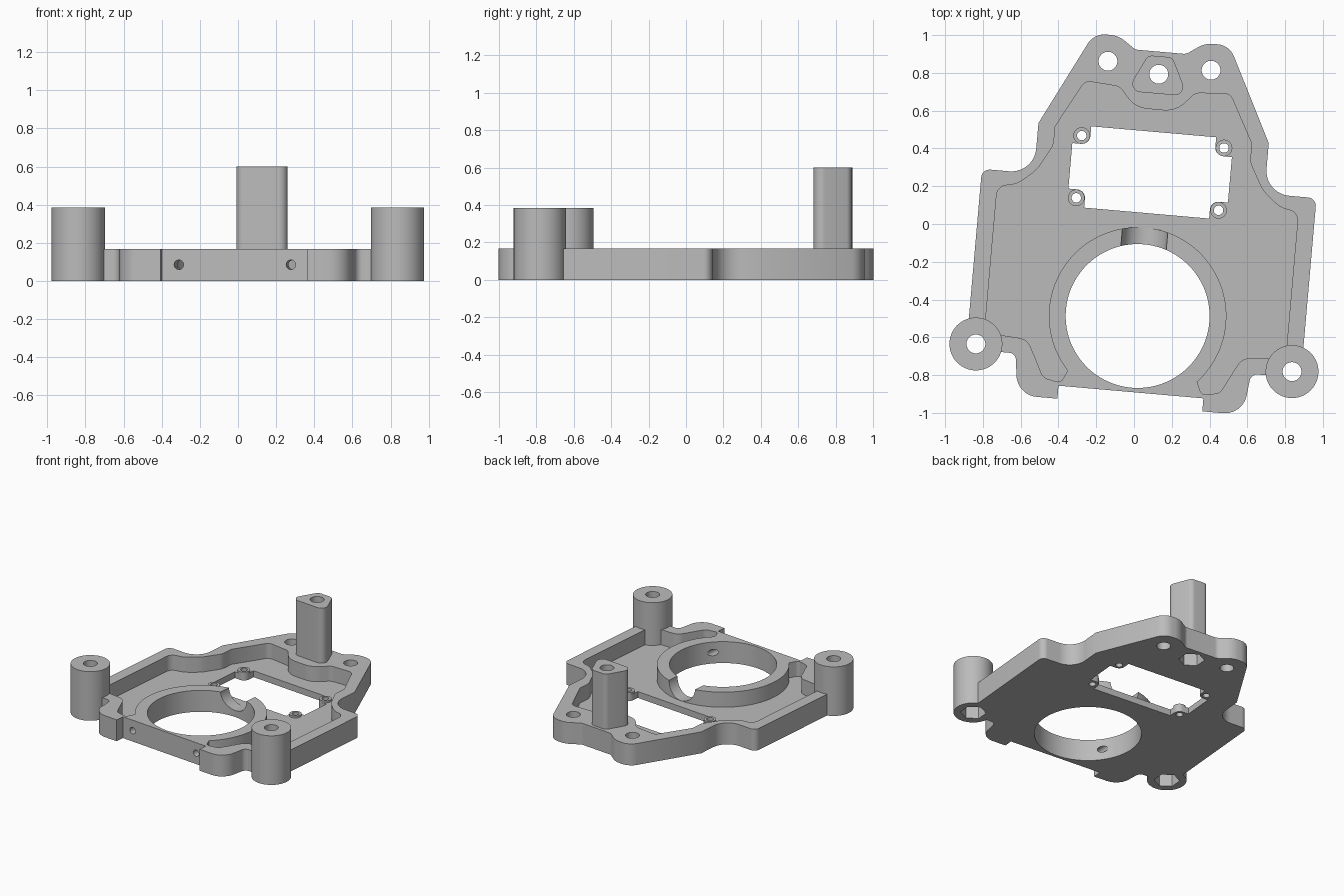
import bpy, bmesh
from math import radians, tan, pi
from mathutils import Vector, Matrix

cube = bpy.data.objects.get("Cube")
if cube:
    bpy.data.objects.remove(cube)

grey = bpy.data.materials.new("plain_grey")
grey.use_nodes = True
grey.diffuse_color = (0.5, 0.5, 0.5, 1)
grey.node_tree.nodes["Principled BSDF"].inputs["Base Color"].default_value = (0.5, 0.5, 0.5, 1)

TOP, FLOOR = 0.168, 0.05
RING = (0, -0.492)


def rounded(corners, steps=10):
    """Outline with each (x, y, radius) corner turned into an arc."""
    out = []
    for i, c in enumerate(corners):
        p = Vector(c[:2])
        r = c[2] if len(c) > 2 else 0
        a = Vector(corners[i - 1][:2]) - p
        b = Vector(corners[(i + 1) % len(corners)][:2]) - p
        ang = a.angle(b)
        if r == 0 or ang > 3.1:
            out.append(p)
            continue
        t = min(r / tan(ang / 2), 0.49 * a.length, 0.49 * b.length)
        r = t * tan(ang / 2)
        mid = a.normalized() + b.normalized()
        centre = p + mid.normalized() * (r * r + t * t) ** 0.5
        start = p + a.normalized() * t - centre
        end = p + b.normalized() * t - centre
        sweep = start.angle_signed(end)
        for k in range(steps + 1):
            out.append(centre + Matrix.Rotation(-sweep * k / steps, 2) @ start)
    return out


def mirrored(half):
    """Close a right-hand half outline with its left-hand copy."""
    return rounded(half + [(-c[0], *c[1:]) for c in reversed(half)])


def to_object(bm, name):
    bmesh.ops.recalc_face_normals(bm, faces=bm.faces)
    mesh = bpy.data.meshes.new(name)
    bm.to_mesh(mesh)
    bm.free()
    mesh.materials.append(grey)
    obj = bpy.data.objects.new(name, mesh)
    bpy.context.collection.objects.link(obj)
    return obj


def prism(name, outline, z0, z1):
    bm = bmesh.new()
    face = bm.faces.new([bm.verts.new((p.x, p.y, z0)) for p in outline])
    ext = bmesh.ops.extrude_face_region(bm, geom=[face])["geom"]
    verts = [g for g in ext if isinstance(g, bmesh.types.BMVert)]
    bmesh.ops.translate(bm, verts=verts, vec=(0, 0, z1 - z0))
    return to_object(bm, name)


def cylinders(name, centres, r, z0, z1, sides=64):
    bm = bmesh.new()
    for x, y in centres:
        bmesh.ops.create_cone(bm, cap_ends=True, segments=sides, radius1=r, radius2=r,
                              depth=z1 - z0, matrix=Matrix.Translation((x, y, (z0 + z1) / 2)))
    return to_object(bm, name)


def bores(name, centres, r, length, sides=48):
    """Cylinders lying along the y direction."""
    bm = bmesh.new()
    for c in centres:
        m = Matrix.Translation(c) @ Matrix.Rotation(pi / 2, 4, 'X')
        bmesh.ops.create_cone(bm, cap_ends=True, segments=sides, radius1=r, radius2=r,
                              depth=length, matrix=m)
    return to_object(bm, name)


def combine(target, tool, operation):
    mod = target.modifiers.new(operation, 'BOOLEAN')
    mod.operation = operation
    mod.solver = 'EXACT'
    mod.object = tool
    bpy.context.view_layer.objects.active = target
    bpy.ops.object.modifier_apply(modifier=mod.name)
    bpy.data.objects.remove(tool)


def pair(x, y):
    return [(x, y), (-x, y)]


tabs, bosses = pair(0.274, 0.838), pair(0.84, -0.714)
lugs = pair(0.378, 0.434) + pair(0.378, 0.103)
post_hole = [(0, 0.793)]

# Plate with ears, waisted sides and a recessed front edge
body = prism("mounting_bracket", mirrored([
    (0.135, 0.912, 0.05), (0.23, 0.978, 0.14), (0.36, 0.978, 0.14), (0.612, 0.48),
    (0.612, 0.212, 0.265), (0.889, 0.212, 0.045), (0.889, -0.714), (0.84, -0.745),
    (0.625, -0.745, 0.04), (0.6, -0.965, 0.18), (0.385, -0.965), (0.385, -0.896)]), 0, TOP)

# Pocket, leaving the round collar standing
pocket = prism("pocket_cutter", mirrored([
    (0.11, 0.605, 0.15), (0.2, 0.71, 0.06), (0.385, 0.724, 0.05), (0.522, 0.47),
    (0.522, 0.37, 0.1), (0.6, 0.23, 0.2), (0.7, 0.145, 0.15), (0.8, 0.13, 0.06),
    (0.8, -0.65), (0.57, -0.665, 0.08), (0.47, -0.86, 0.05), (0.375, -0.88, 0.03),
    (0.33, -0.78)]), FLOOR, 0.3)
combine(pocket, cylinders("collar", [RING], 0.47, -0.1, 0.5, 96), 'DIFFERENCE')
combine(body, pocket, 'DIFFERENCE')

# Corner bosses, rear post and small screw lugs
combine(body, cylinders("corner_bosses", bosses, 0.14, 0, 0.385), 'UNION')
post = mirrored([(0.065, 0.888, 0.04), (0.162, 0.69, 0.045)])
combine(body, prism("rear_post", post, 0.1, 0.6), 'UNION')

# Window and large bore
window = mirrored([(0.332, 0.487), (0.332, 0.39, 0.045), (0.424, 0.39),
                   (0.424, 0.148), (0.332, 0.148, 0.045), (0.332, 0.055)])
combine(body, prism("window_cutter", window, -0.1, 0.3), 'DIFFERENCE')
combine(body, cylinders("screw_lugs", lugs, 0.044, 0.01, 0.065, 32), 'UNION')
combine(body, cylinders("bore_cutter", [RING], 0.381, -0.1, 0.5, 96), 'DIFFERENCE')

# Scooped notch in the collar and cross holes in the front edge
combine(body, bores("notch_cutter", [(0, -0.09, 0.172)], 0.121, 0.19), 'DIFFERENCE')
cross = [(x, -0.8, 0.085) for x in (-0.295, 0.295)]
combine(body, bores("cross_hole_cutter", cross, 0.025, 0.35, 24), 'DIFFERENCE')

# Screw holes and hexagonal nut recesses underneath
through = tabs + bosses + post_hole
combine(body, cylinders("hole_cutter", through, 0.05, -0.1, 0.8, 32), 'DIFFERENCE')
combine(body, cylinders("lug_hole_cutter", lugs, 0.025, -0.1, 0.3, 24), 'DIFFERENCE')
combine(body, cylinders("nut_cutter", bosses + post_hole, 0.092, -0.1, 0.11, 6), 'DIFFERENCE')

# Final placement, slightly turned
body.data.transform(Matrix.Translation((0.062, 0.003, 0)) @ Matrix.Rotation(radians(-5), 4, 'Z'))
bpy.ops.object.select_all(action='DESELECT')
body.select_set(True)
bpy.context.view_layer.objects.active = body
bpy.ops.object.shade_smooth_by_angle(angle=radians(30))
